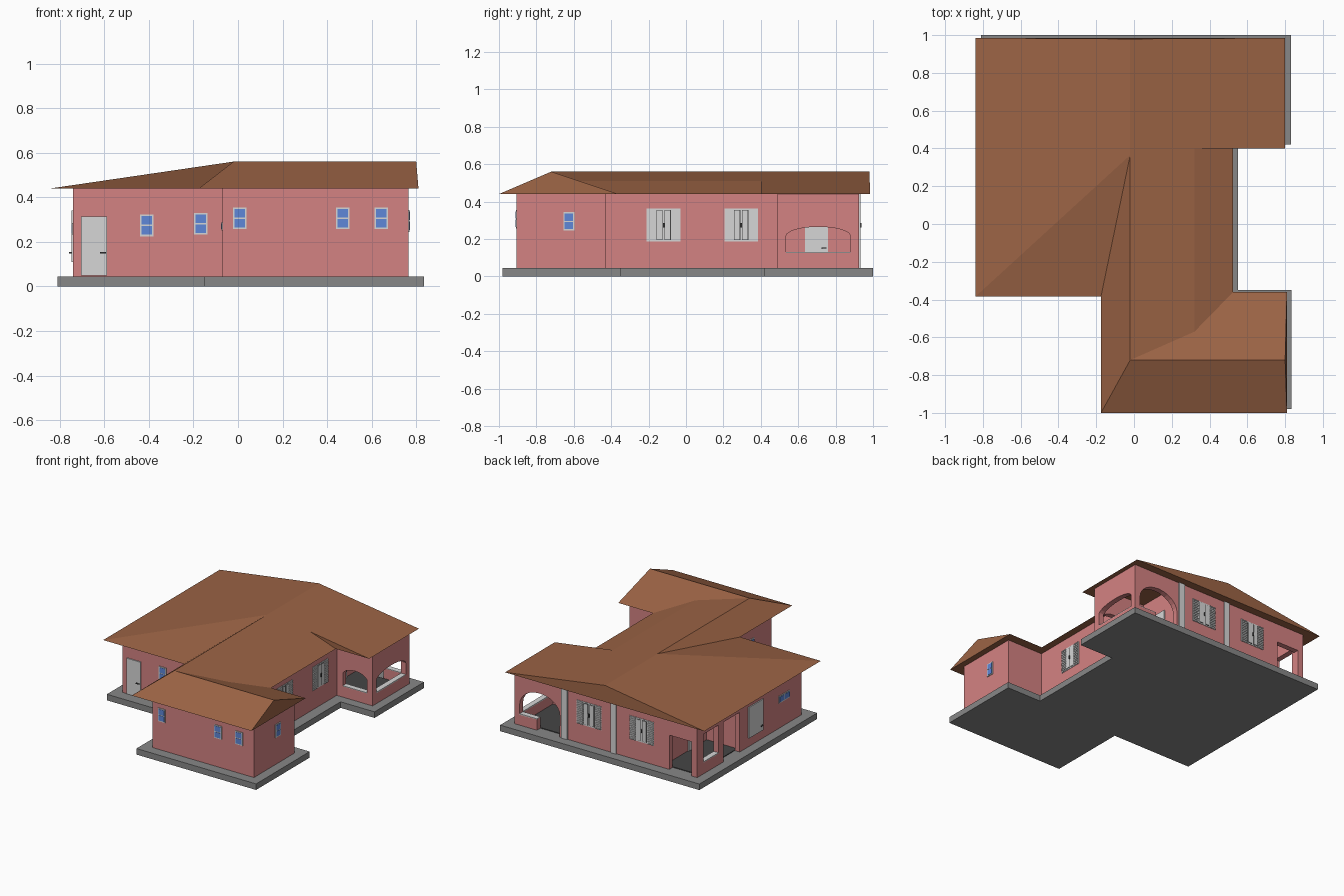
import bpy, bmesh, math

if "Cube" in bpy.data.objects:
    bpy.data.objects.remove(bpy.data.objects["Cube"])


def material(name, *srgb):
    m = bpy.data.materials.new(name)
    lin = [c / 12.92 if c < 0.04 else ((c + 0.055) / 1.055) ** 2.4 for c in srgb]
    m.diffuse_color = (*lin, 1)
    m.use_nodes = True
    m.node_tree.nodes["Principled BSDF"].inputs["Base Color"].default_value = m.diffuse_color
    return m


PINK = material("pink_plaster", 0.83, 0.51, 0.51)
BROWN = material("brown_roof", 0.61, 0.39, 0.27)
WHITE = material("off_white", 0.84, 0.84, 0.84)
GREY = material("grey_concrete", 0.53, 0.53, 0.53)
BLUE = material("blue_glass", 0.37, 0.53, 0.85)
DARK = material("dark_grey", 0.27, 0.27, 0.27)
BASE, EAVE, RIDGE = 0.045, 0.44, 0.56


def finish(name, bm, mat):
    bmesh.ops.recalc_face_normals(bm, faces=bm.faces)
    me = bpy.data.meshes.new(name)
    bm.to_mesh(me)
    bm.free()
    me.materials.append(mat)
    ob = bpy.data.objects.new(name, me)
    bpy.context.collection.objects.link(ob)
    return ob


def add_prism(bm, pts, axis, a, b):
    """Extrude a 2D outline along an axis from a to b."""
    def to3(p, h):
        return {"x": (h, *p), "y": (p[0], h, p[1]), "z": (*p, h)}[axis]
    lo = [bm.verts.new(to3(p, a)) for p in pts]
    hi = [bm.verts.new(to3(p, b)) for p in pts]
    bm.faces.new(lo)
    bm.faces.new(hi)
    for i in range(len(pts)):
        j = (i + 1) % len(pts)
        bm.faces.new((lo[i], lo[j], hi[j], hi[i]))


def prism(name, pts, axis, a, b, mat):
    bm = bmesh.new()
    add_prism(bm, pts, axis, a, b)
    return finish(name, bm, mat)


def rect(u0, u1, v0, v1):
    return [(u0, v0), (u1, v0), (u1, v1), (u0, v1)]


def plates(name, wall, rects, d0, d1, mat):
    """Flat plates on a wall; wall = (axis, position, outward sign)."""
    axis, c, s = wall
    bm = bmesh.new()
    for r in rects:
        add_prism(bm, rect(*r), axis, c + s * d0, c + s * d1)
    return finish(name, bm, mat)


def arch(u0, u1, z0, spring, top, n=12):
    pts = [(u0, z0), (u1, z0)]
    for i in range(n + 1):
        t = math.pi * i / n
        pts.append(((u0 + u1) / 2 + (u1 - u0) / 2 * math.cos(t),
                    spring + (top - spring) * math.sin(t)))
    return pts


# Stepped base slab
prism("base_slab", [(-.15, -.98), (.835, -.98), (.835, -.35), (.55, -.35), (.55, .42), (.83, .42),
                    (.83, 1), (-.81, 1), (-.81, -.385), (-.15, -.385)], "z", 0, BASE, GREY)

# House walls, with porches and openings cut out
walls = prism("house_walls", [(-.07, -.905), (.765, -.905), (.765, -.43), (.47, -.43), (.47, .49),
                              (.765, .49), (.765, .925), (-.74, .925), (-.74, -.30), (-.07, -.30)],
              "z", BASE, EAVE, PINK)
cutters = [
    (rect(.36, .725, .53, .885), "z", .03, .46),         # right porch
    (rect(-.70, -.45, .40, .885), "z", .03, .46),        # left porch
    (arch(.535, .88, .125, .215, .265), "x", .70, .80),  # east arch
    (arch(.52, .72, .125, .215, .265), "y", .45, .56),   # south arch
    (arch(.39, .722, .125, .20, .325), "y", .85, .96),   # back arch
    (rect(.392, .58, .03, .15), "y", .85, .96),          # porch entry gap
    (rect(.675, .854, .13, .34), "x", -.78, -.68),       # left porch window
    (rect(.425, .616, .03, .34), "x", -.78, -.68),       # left porch doorway
    (rect(-.695, -.51, .03, .30), "y", .85, .96),        # left porch back opening
]
helpers = []
for pts, axis, a, b in cutters:
    c = prism("cutter", pts, axis, a, b, PINK)
    c.hide_render = True
    mod = walls.modifiers.new("cut", "BOOLEAN")
    mod.operation, mod.solver, mod.object = "DIFFERENCE", "EXACT", c
    helpers.append(c)
deps = bpy.context.evaluated_depsgraph_get()
cut_mesh = bpy.data.meshes.new_from_object(walls.evaluated_get(deps))
walls.modifiers.clear()
walls.data = cut_mesh
for c in helpers:
    bpy.data.objects.remove(c)

# Porch floors and parapet caps
prism("right_porch_floor", rect(.36, .725, .53, .885), "z", BASE, .05, DARK)
prism("left_porch_floor", rect(-.70, -.45, .40, .885), "z", BASE, .05, DARK)
for i, r in enumerate([(.725, .765, .535, .88), (.52, .72, .49, .53), (.58, .722, .885, .925)]):
    prism(f"parapet_cap_{i}", rect(*r), "z", .122, .13, WHITE)
prism("left_parapet_cap", rect(-.74, -.70, .675, .854), "z", .127, .135, WHITE)

# Hip and gable roof
V = {
    "wing_fl": (-.175, -1, EAVE), "wing_fr": (.81, -1, EAVE), "wing_br": (.81, -.36, EAVE),
    "mid_f": (.525, -.36, EAVE), "mid_b": (.525, .40, EAVE), "back_f": (.80, .40, EAVE),
    "back_r": (.80, .985, EAVE), "back_l": (-.84, .985, EAVE), "left_f": (-.84, -.385, EAVE),
    "notch": (-.175, -.385, EAVE), "hip": (-.02, -.72, RIDGE), "gable": (.80, -.72, RIDGE),
    "peak": (-.02, .365, RIDGE), "apex": (-.02, .98, RIDGE),
    "bend_f": (.32, -.57, .51), "bend_b": (.32, .40, .51), "ridge_b": (-.02, .40, RIDGE),
}
F = ["wing_fl wing_fr gable hip", "wing_fr wing_br gable", "hip gable wing_br mid_f bend_f",
     "wing_fl hip peak notch", "notch peak left_f", "left_f peak ridge_b apex back_l",
     "back_l apex back_r", "ridge_b bend_b back_f back_r apex", "bend_b mid_b back_f",
     "hip bend_f bend_b ridge_b peak", "bend_f mid_f mid_b bend_b",
     "wing_fl wing_fr wing_br mid_f mid_b back_f back_r back_l left_f notch"]
bm = bmesh.new()
vs = {k: bm.verts.new(p) for k, p in V.items()}
for f in F:
    bm.faces.new([vs[k] for k in f.split()])
finish("roof", bm, BROWN)

# Wall faces used for placing details
FRONT_WING, FRONT_LEFT = ("y", -.905, -1), ("y", -.30, -1)
EAST_WING, EAST_MID = ("x", .765, 1), ("x", .47, 1)
WEST, WEST_WING, BACK = ("x", -.74, -1), ("x", -.07, -1), ("y", .925, 1)


def blue_window(name, wall, u0, u1, z0, z1, wide=False):
    b = .007
    plates(name + "_frame", wall, [(u0, u1, z0, z1)], 0, .005, WHITE)
    if wide:
        m = (u0 + u1) / 2
        panes = [(u0 + b, m - .003, z0 + b, z1 - b), (m + .003, u1 - b, z0 + b, z1 - b)]
    else:
        m = (z0 + z1) / 2
        panes = [(u0 + b, u1 - b, z0 + b, m - .003), (u0 + b, u1 - b, m + .003, z1 - b)]
    plates(name + "_glass", wall, panes, .004, .007, BLUE)


for i, (wall, u, z) in enumerate([(FRONT_LEFT, -.44, .225), (FRONT_LEFT, -.197, .232),
                                  (FRONT_WING, -.022, .257), (FRONT_WING, .44, .257),
                                  (FRONT_WING, .613, .257), (EAST_WING, -.656, .245)]):
    blue_window(f"small_window_{i}", wall, u, u + .06, z, z + .098)
blue_window("west_window", WEST, -.16, -.03, .232, .285, True)
blue_window("wing_west_window", WEST_WING, -.70, -.57, .25, .29, True)


def shutter_window(name, wall, u0, u1, z0=.187, z1=.362):
    w, n = u1 - u0, 13
    m = (u0 + u1) / 2
    plates(name + "_frame", wall, [(u0, u1, z0, z1)], 0, .003, WHITE)
    # louvre slats on the outer shutters
    h = (z1 - z0) / n
    slats = [(a, a + w * .23, z0 + h * (k + .15), z0 + h * (k + .75))
             for k in range(n) for a in (u0 + w * .02, u1 - w * .25)]
    plates(name + "_slats", wall, slats, .002, .008, WHITE)
    # narrow centre panels with dark outline
    for s in (-1, 1):
        c = m + s * w * .12
        plates(name + "_outline", wall, [(c - w * .095, c + w * .095, z0 + .008, z1 - .008)], .002, .004, DARK)
        plates(name + "_panel", wall, [(c - w * .075, c + w * .075, z0 + .011, z1 - .011)], .003, .007, WHITE)
    plates(name + "_handle", wall, [(m - .004, m + .004, .26, .285)], .005, .013, DARK)


for i, (wall, a, b) in enumerate([(EAST_MID, -.21, -.03), (EAST_MID, .205, .385),
                                  (BACK, .047, .25), (BACK, -.385, -.185)]):
    shutter_window(f"shutter_window_{i}", wall, a, b)

# White pilasters on the back wall
plates("back_pilasters", BACK, [(.325, .375, BASE, EAVE), (-.075, -.03, BASE, EAVE)], 0, .008, WHITE)


def door(name, wall, u0, u1, z0, z1, h0, h1):
    plates(name, wall, [(u0, u1, z0, z1)], 0, .008, WHITE)
    plates(name + "_handle", wall, [(h0, h1, .148, .154)], .012, .018, DARK)
    plates(name + "_handle_stem", wall, [(h0, h0 + .005, .147, .155)], .007, .014, DARK)


door("front_door", FRONT_LEFT, -.704, -.588, .048, .313, -.62, -.593)
door("porch_door", ("x", .36, 1), .635, .758, .05, .30, .725, .752)
door("west_door", WEST, .155, .325, .11, .34, .17, .195)
door("left_porch_door", ("x", -.45, -1), .50, .62, .05, .31, .515, .54)
